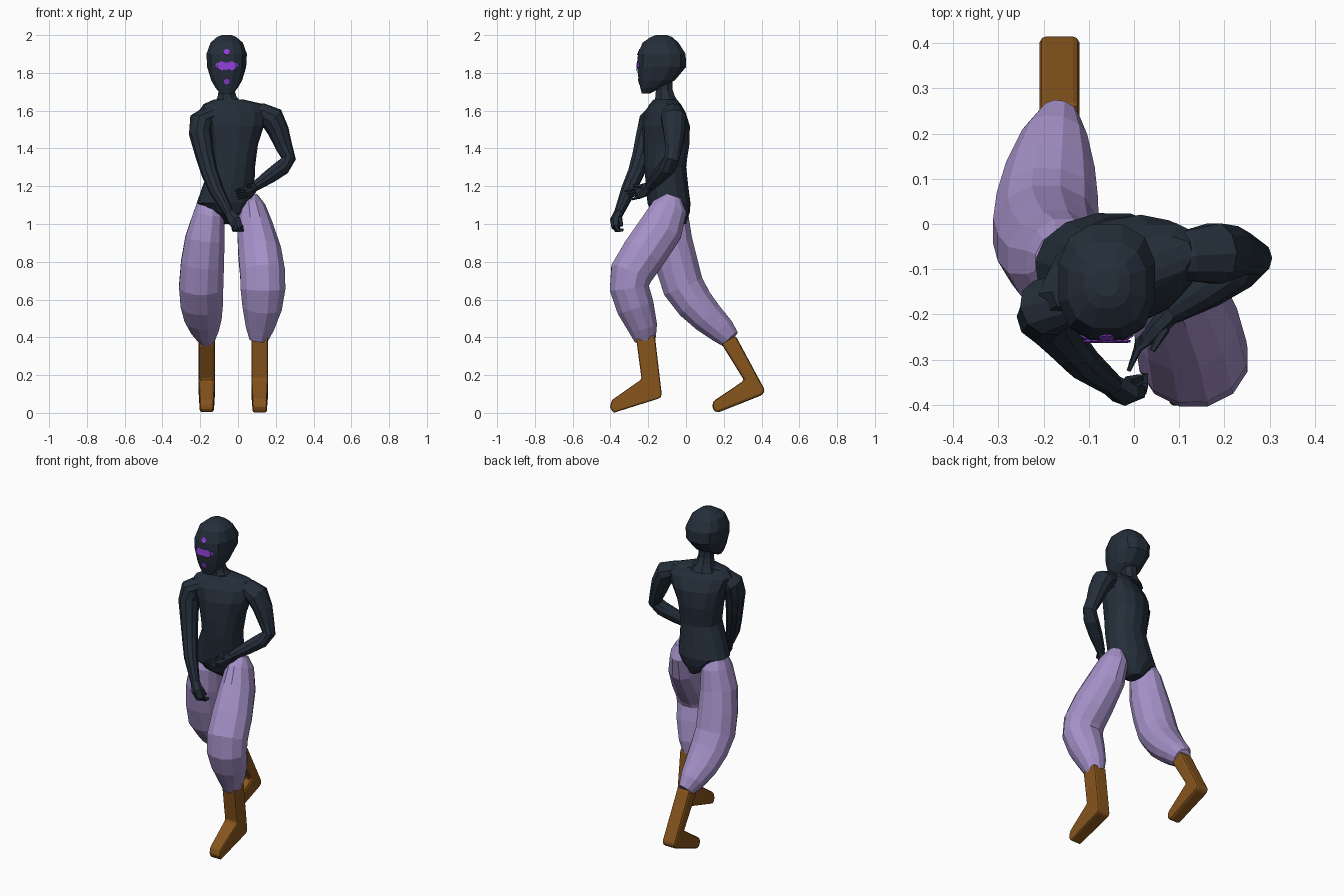
import bpy, bmesh, math
from mathutils import Vector
from mathutils.bvhtree import BVHTree


def material(name, rgb):
    m = bpy.data.materials.new(name)
    m.diffuse_color = (*rgb, 1)
    return m


SLATE = material("dark slate", (0.018, 0.028, 0.043))
LILAC = material("lilac cloth", (0.37, 0.28, 0.57))
BROWN = material("brown leather", (0.24, 0.09, 0.012))
VIOLET = material("violet paint", (0.27, 0.05, 0.65))


def finish(name, bm, mat):
    bmesh.ops.recalc_face_normals(bm, faces=bm.faces)
    me = bpy.data.meshes.new(name)
    bm.to_mesh(me)
    bm.free()
    me.materials.append(mat)
    ob = bpy.data.objects.new(name, me)
    bpy.context.collection.objects.link(ob)
    return ob


def loft(name, rings, mat, n=10, ref=(1, 0, 0), level=False, power=1.0):
    """Skin a tube through rings (x, y, z, half width, half depth[, yaw])."""
    bm = bmesh.new()
    pts = [Vector(r[:3]) for r in rings]
    loops = []
    for i, r in enumerate(rings):
        if level:
            yaw = math.radians(r[5]) if len(r) > 5 else 0
            side = Vector((math.cos(yaw), math.sin(yaw), 0))
            up = Vector((-math.sin(yaw), math.cos(yaw), 0))
        else:
            t = (pts[min(i + 1, len(pts) - 1)] - pts[max(i - 1, 0)]).normalized()
            side = Vector(ref)
            side = (side - t * side.dot(t)).normalized()
            up = t.cross(side)
        loop = []
        for k in range(n):
            a = 2 * math.pi * (k + 0.5) / n
            c, s = math.cos(a), math.sin(a)
            c = math.copysign(abs(c) ** power, c)
            s = math.copysign(abs(s) ** power, s)
            loop.append(bm.verts.new(pts[i] + side * (c * r[3]) + up * (s * r[4])))
        loops.append(loop)
    for a, b in zip(loops, loops[1:]):
        for k in range(n):
            bm.faces.new((a[k], a[(k + 1) % n], b[(k + 1) % n], b[k]))
    bm.faces.new(loops[0])
    bm.faces.new(loops[-1])
    return finish(name, bm, mat)


# Torso, with the shoulders turned
loft("torso", [(-.04, -.05, 1.00, .03, .05, 0), (-.05, -.08, 1.06, .11, .10, 0),
               (-.065, -.09, 1.11, .155, .115, 8), (-.05, -.10, 1.20, .138, .113, 8),
               (-.03, -.11, 1.30, .12, .112, 8), (-.03, -.105, 1.42, .135, .122, 14),
               (-.025, -.105, 1.52, .165, .118, 18), (-.025, -.11, 1.59, .195, .09, 20),
               (-.025, -.11, 1.635, .165, .062, 20), (-.05, -.11, 1.66, .075, .06, 10)],
     SLATE, n=14, level=True, power=.92)
loft("neck", [(-.05, -.10, 1.63, .085, .075), (-.058, -.11, 1.675, .054, .056),
              (-.06, -.115, 1.71, .045, .048),
              (-.06, -.12, 1.78, .048, .052)], SLATE, n=8, level=True)

# Head, flat at the face with a pointed chin
head = loft("head", [(-.06, -.213, 1.69, .034, .022), (-.06, -.188, 1.72, .06, .055),
                     (-.06, -.155, 1.76, .084, .098), (-.06, -.13, 1.83, .106, .133),
                     (-.06, -.128, 1.90, .11, .13), (-.06, -.135, 1.96, .088, .098),
                     (-.06, -.13, 1.99, .052, .058), (-.06, -.13, 2.00, .026, .03)],
            SLATE, n=12, level=True, power=.8)

# Face marks: thin plates laid on the head surface
me = head.data
tree = BVHTree.FromPolygons([v.co for v in me.vertices], [p.vertices for p in me.polygons])
bm = bmesh.new()
for dx, z, r in [(0, 1.91, .017), (0, 1.755, .016), (0, 1.835, .022), (-.027, 1.837, .025),
                 (.027, 1.837, .025), (-.047, 1.84, .013), (.047, 1.84, .013)]:
    hit, nor, _, _ = tree.ray_cast(Vector((-.06 + dx, -1, z)), Vector((0, 1, 0)))
    if nor.y > 0:
        nor = -nor
    rot = nor.to_track_quat('Z', 'Y').to_matrix().to_4x4()
    rot.translation = hit + nor * .0005
    bmesh.ops.create_cone(bm, cap_ends=True, segments=8, radius1=r, radius2=r,
                          depth=.005, matrix=rot)
finish("face_marks", bm, VIOLET)

# Arm held across the waist
loft("bent_arm", [(.05, -.085, 1.59, .04, .04), (.125, -.07, 1.585, .06, .055),
                  (.18, -.065, 1.56, .07, .066), (.215, -.062, 1.49, .06, .056),
                  (.243, -.065, 1.41, .047, .045), (.268, -.075, 1.345, .042, .038),
                  (.235, -.10, 1.30, .046, .042), (.165, -.145, 1.25, .042, .037),
                  (.085, -.195, 1.195, .027, .024)],
     SLATE, n=10, ref=(0, 1, 0))
loft("open_hand", [(.09, -.19, 1.20, .025, .023), (.06, -.22, 1.18, .04, .022),
                   (.03, -.255, 1.165, .036, .018)], SLATE, n=6, ref=(0, 0, 1))
# Arm hanging forward with a fist
loft("straight_arm", [(-.09, -.13, 1.585, .04, .04), (-.15, -.165, 1.58, .058, .05),
                      (-.195, -.185, 1.545, .066, .064), (-.20, -.205, 1.48, .06, .06),
                      (-.175, -.235, 1.36, .052, .05), (-.15, -.265, 1.27, .045, .045),
                      (-.115, -.305, 1.18, .04, .04), (-.05, -.355, 1.06, .026, .027)],
     SLATE, n=10, ref=(0, 1, 0))
loft("fist", [(-.05, -.355, 1.06, .026, .026), (-.02, -.375, 1.02, .038, .028),
              (.0, -.37, .98, .032, .024)], SLATE, n=6)

# Fingers
for k in range(4):
    o = k * .015
    loft("open_finger", [(.045 - o * .2, -.25 + o * .3, 1.19 - o, .01, .01),
                         (.01, -.275 + o * .3, 1.185 - o, .009, .009),
                         (-.012 + o * .3, -.325 + o * .9, 1.175 - o, .005, .005)],
         SLATE, n=5, ref=(0, 0, 1))
    loft("curled_finger", [(-.026 + o, -.385 + o * .3, .99, .01, .01),
                           (-.022 + o, -.37 + o * .3, .965, .01, .01),
                           (-.02 + o, -.345 + o * .3, .97, .008, .008)], SLATE, n=5)
loft("open_thumb", [(.07, -.23, 1.20, .012, .012), (.04, -.28, 1.205, .007, .007)],
     SLATE, n=5, ref=(0, 0, 1))
loft("fist_thumb", [(-.015, -.35, 1.03, .013, .013), (.015, -.34, .99, .008, .008)],
     SLATE, n=5)

# Baggy trouser legs: one stepping forward, one trailing
loft("front_trouser_leg", [(.078, -.065, 1.15, .03, .04), (.075, -.085, 1.09, .072, .096),
                           (.09, -.13, .98, .098, .12), (.115, -.222, .845, .118, .122),
                           (.13, -.29, .74, .123, .117), (.132, -.30, .66, .123, .108),
                           (.128, -.268, .56, .108, .103), (.116, -.228, .45, .077, .08),
                           (.109, -.216, .385, .05, .058)],
     LILAC, n=12)
loft("rear_trouser_leg", [(-.155, -.085, 1.11, .065, .07), (-.155, -.085, 1.05, .085, .10),
                          (-.175, -.078, .92, .108, .113), (-.188, -.05, .79, .118, .117),
                          (-.195, -.015, .67, .121, .114), (-.192, .045, .58, .116, .103),
                          (-.185, .115, .505, .102, .09), (-.175, .19, .437, .075, .074),
                          (-.165, .235, .39, .046, .055)],
     LILAC, n=12)


# Boots: side profile in (y, z), extruded across x, narrowed at ankle and toe, bevelled
def boot(name, cx, profile, narrow):
    bm = bmesh.new()
    face = bm.faces.new([bm.verts.new((-.044, y, z)) for y, z in profile])
    new = bmesh.ops.extrude_face_region(bm, geom=[face])["geom"]
    bmesh.ops.translate(bm, vec=(.088, 0, 0),
                        verts=[g for g in new if isinstance(g, bmesh.types.BMVert)])
    for v in bm.verts:
        v.co.x = cx + v.co.x * (.85 if v.co.y < narrow and v.co.z < .1 else 1)
    ob = finish(name, bm, BROWN)
    bev = ob.modifiers.new("rounding", 'BEVEL')
    bev.width = .018
    bev.segments = 2


boot("front_boot", .115, [(-.266, .41), (-.165, .41), (-.128, .095), (-.137, .078),
                          (-.385, .0), (-.403, .03), (-.392, .068), (-.235, .178)], -.3)
boot("rear_boot", -.165, [(.188, .365), (.262, .41), (.418, .12), (.405, .095),
                          (.165, .0), (.14, .02), (.142, .06), (.308, .172)], .2)
